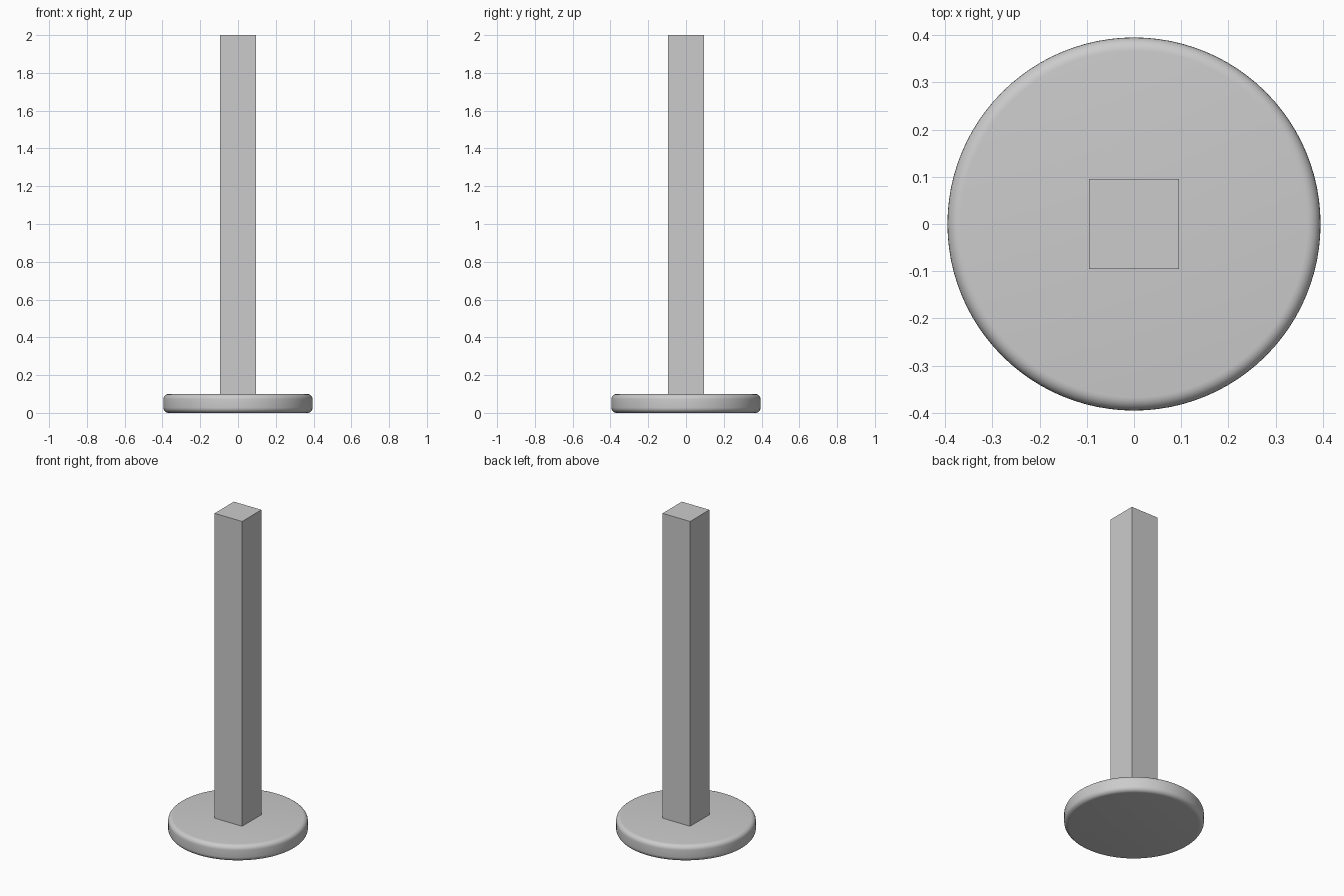
import bpy
import bmesh
import math

if "Cube" in bpy.data.objects:
    bpy.data.objects.remove(bpy.data.objects["Cube"])

grey = bpy.data.materials.new("light_grey")
grey.diffuse_color = (0.6, 0.6, 0.6, 1.0)
grey.use_nodes = True
grey.node_tree.nodes["Principled BSDF"].inputs["Base Color"].default_value = grey.diffuse_color


def add_object(name, bm):
    mesh = bpy.data.meshes.new(name)
    bmesh.ops.recalc_face_normals(bm, faces=bm.faces)
    bm.to_mesh(mesh)
    bm.free()
    mesh.materials.append(grey)
    obj = bpy.data.objects.new(name, mesh)
    bpy.context.collection.objects.link(obj)
    return obj


# Round base disc with softened rims
RADIUS, HEIGHT, ROUND, SIDES = 0.395, 0.10, 0.028, 96
bm = bmesh.new()
bmesh.ops.create_cone(bm, cap_ends=True, segments=SIDES, radius1=RADIUS,
                      radius2=RADIUS, depth=HEIGHT)
bmesh.ops.translate(bm, verts=bm.verts, vec=(0, 0, HEIGHT / 2))
rims = [e for e in bm.edges if abs(e.verts[0].co.z - e.verts[1].co.z) < 1e-5]
bmesh.ops.bevel(bm, geom=rims, offset=ROUND, segments=6, profile=0.5,
                affect='EDGES')
base = add_object("base", bm)
bpy.context.view_layer.objects.active = base
base.select_set(True)
bpy.ops.object.shade_smooth_by_angle(angle=math.radians(30))

# Square post standing on the base
POST_WIDTH, TOP = 0.19, 2.0
bm = bmesh.new()
bmesh.ops.create_cube(bm, size=1)
bmesh.ops.scale(bm, verts=bm.verts, vec=(POST_WIDTH, POST_WIDTH, TOP - HEIGHT))
bmesh.ops.translate(bm, verts=bm.verts, vec=(0, 0, (TOP + HEIGHT) / 2))
add_object("post", bm)
